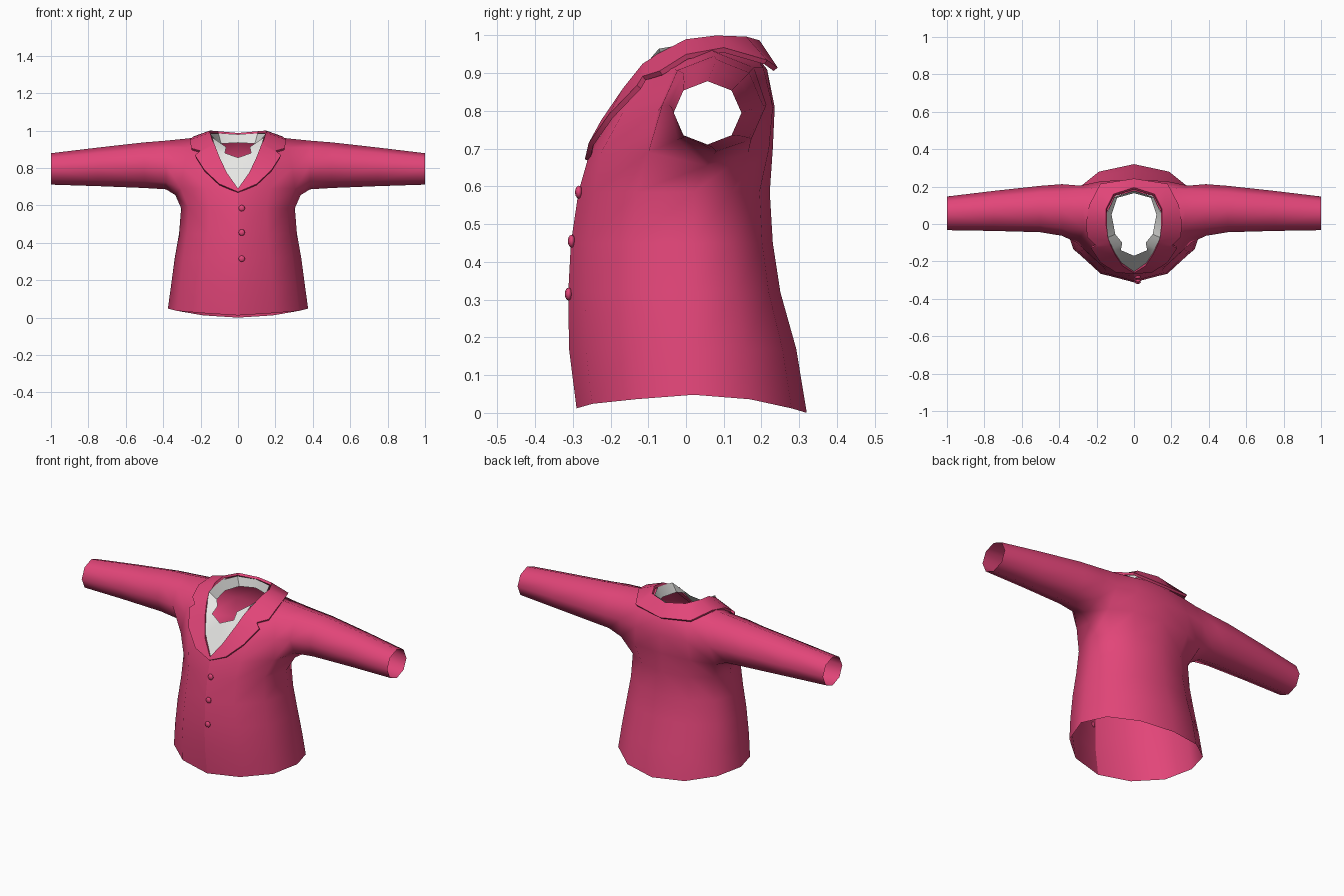
import bpy, bmesh, math

if "Cube" in bpy.data.objects:
    bpy.data.objects.remove(bpy.data.objects["Cube"])


def material(name, rgb):
    m = bpy.data.materials.new(name)
    m.diffuse_color = (*rgb, 1)
    m.use_nodes = True
    m.node_tree.nodes["Principled BSDF"].inputs["Base Color"].default_value = m.diffuse_color
    return m


PINK = material("raspberry_cloth", (0.76, 0.06, 0.19))
WHITE = material("white_shirt", (0.8, 0.8, 0.78))


def finish(name, bm, mat, thickness=0, angle=45, recalc=False):
    """Mirror the half mesh, optionally thicken it, and shade it."""
    if recalc:
        bmesh.ops.recalc_face_normals(bm, faces=bm.faces)
    me = bpy.data.meshes.new(name)
    bm.to_mesh(me)
    bm.free()
    ob = bpy.data.objects.new(name, me)
    bpy.context.collection.objects.link(ob)
    me.materials.append(mat)
    bpy.ops.object.select_all(action='DESELECT')
    bpy.context.view_layer.objects.active = ob
    ob.select_set(True)
    mir = ob.modifiers.new("mirror", 'MIRROR')
    mir.merge_threshold = 0.0005
    bpy.ops.object.modifier_apply(modifier="mirror")
    if thickness:
        sol = ob.modifiers.new("solid", 'SOLIDIFY')
        sol.thickness, sol.offset = thickness, -1
        bpy.ops.object.modifier_apply(modifier="solid")
    bpy.ops.object.shade_smooth_by_angle(angle=math.radians(angle))
    return ob


def bridge(bm, a, b, closed=False):
    n = len(a)
    for i in range(n if closed else n - 1):
        j = (i + 1) % n
        bm.faces.new((a[i], a[j], b[j], b[i]))


# --- Jacket body and sleeve (half): twelve-sided rings, z / half width / front / back
bm = bmesh.new()
V = lambda *p: bm.verts.new(p)
rings = [(0.00, .375, -.29, .32), (.17, .358, -.31, .292), (.32, .338, -.312, .25),
         (.45, .315, -.305, .23), (.585, .304, -.285, .222)]
rows = []
for r, (z, w, f, b) in enumerate(rings):
    row = []
    for k in range(7):
        a = math.radians(30 * k)
        c = math.cos(a)
        y = .02 - c * (.02 - f) if c > 0 else .02 - c * (b - .02)
        lift = .048 * math.sin(a) ** 2 + (.012 if k < 2 else 0) if r == 0 else 0
        row.append(V(w * math.sin(a) if 0 < k < 6 else 0, y, z + lift))
    rows.append(row)

# chest ring at the bottom of the armhole
rows.append([V(0, -.258, .68), V(.17, -.225, .69), V(.305, -.1, .69), V(.335, .055, .655),
             V(.31, .165, .69), V(.18, .22, .70), V(0, .23, .70)])
for a, b in zip(rows, rows[1:]):
    bridge(bm, a, b)

# front panel beside the neckline, and back panel
f5, b5 = rows[5][:3], rows[5][4:]
f6 = [V(.08, -.19, .80), V(.19, -.165, .80), V(.29, -.075, .80)]
f7 = [V(.13, -.09, .91), V(.195, -.075, .915), V(.265, -.03, .91)]
b6 = [V(.29, .205, .81), V(.17, .23, .81), V(0, .235, .81)]
b7 = [V(.265, .18, .915), V(.15, .205, .915), V(0, .215, .91)]
for a, b in ((f5, f6), (f6, f7), (b5, b6), (b6, b7)):
    bridge(bm, a, b)

# shoulder and neck
S, N = V(.275, .075, .957), V(.15, .05, .972)
n5, n6 = V(.1, .15, .965), V(0, .175, .96)
for f in ((f7[0], f7[1], N), (f7[1], f7[2], S, N), (b7[0], b7[1], N, S),
          (b7[1], n5, N), (b7[1], b7[2], n6, n5)):
    bm.faces.new(f)

# sleeve: eight-sided rings from the armhole to the open cuff
prev = [rows[5][3], rows[5][2], f6[2], f7[2], S, b7[0], b6[0], rows[5][4]]
for x, cy, cz, ry, rz in ((.385, .075, .816, .138, .13), (.50, .08, .815, .124, .122),
                          (.75, .07, .806, .107, .103), (1.0, .057, .795, .09, .084)):
    ring = []
    for i in range(8):
        a = math.radians(45 * i)
        ring.append(V(x, cy - ry * math.sin(a), cz - rz * math.cos(a)))
    bridge(bm, prev, ring, True)
    prev = ring
# front closing seam stays sharp
for e in bm.edges:
    if all(abs(v.co.x) < 1e-4 and v.co.y < 0 for v in e.verts):
        e.smooth = False
finish("jacket_body", bm, PINK, angle=60, recalc=True)


def strip(name, pairs, mat, thickness):
    bm = bmesh.new()
    inner = [bm.verts.new(p[:3]) for p in pairs]
    outer = [bm.verts.new(p[3:]) for p in pairs]
    bridge(bm, inner, outer)
    for f in bm.faces:          # face outwards
        f.normal_flip()
    bm.normal_update()
    if bm.faces[:][0].normal.y > 0:
        bmesh.ops.reverse_faces(bm, faces=bm.faces)
    return finish(name, bm, mat, thickness, 35)


# --- Lapel with notch running into the folded collar: inner edge, outer edge
strip("lapels_and_collar", [
    (0, -.262, .69, 0, -.268, .672),
    (.06, -.225, .775, .10, -.258, .715),
    (.10, -.167, .86, .18, -.205, .79),
    (.125, -.115, .925, .23, -.13, .868),
    (.133, -.092, .94, .203, -.115, .892),
    (.137, -.082, .948, .25, -.07, .906),
    (.15, -.0, .99, .257, .0, .95),
    (.15, .08, 1.0, .24, .10, .968),
    (.11, .16, .997, .18, .215, .935),
    (0, .195, .987, 0, .243, .915)], PINK, .014)

# --- Shirt front and neck band inside the opening: upper/inner edge, outer edge
strip("shirt_front", [
    (0, -.17, .855, 0, -.255, .685),
    (.07, -.14, .88, .07, -.205, .79),
    (.063, -.10, .912, .115, -.135, .89),
    (.10, -.055, .925, .14, -.072, .965),
    (.12, .05, .93, .148, .05, .985),
    (.09, .14, .93, .105, .145, .985),
    (0, .165, .935, 0, .178, .98)], WHITE, 0)

# --- Three buttons
for i, (y, z) in enumerate(((-.284, .585), (-.303, .455), (-.311, .315))):
    bpy.ops.mesh.primitive_uv_sphere_add(segments=8, ring_count=6, radius=.017,
                                         location=(.02, y, z))
    ob = bpy.context.object
    ob.name = f"button_{i + 1}"
    ob.scale = (1, .6, 1)
    ob.data.materials.append(PINK)
    bpy.ops.object.shade_smooth_by_angle(angle=math.radians(50))
